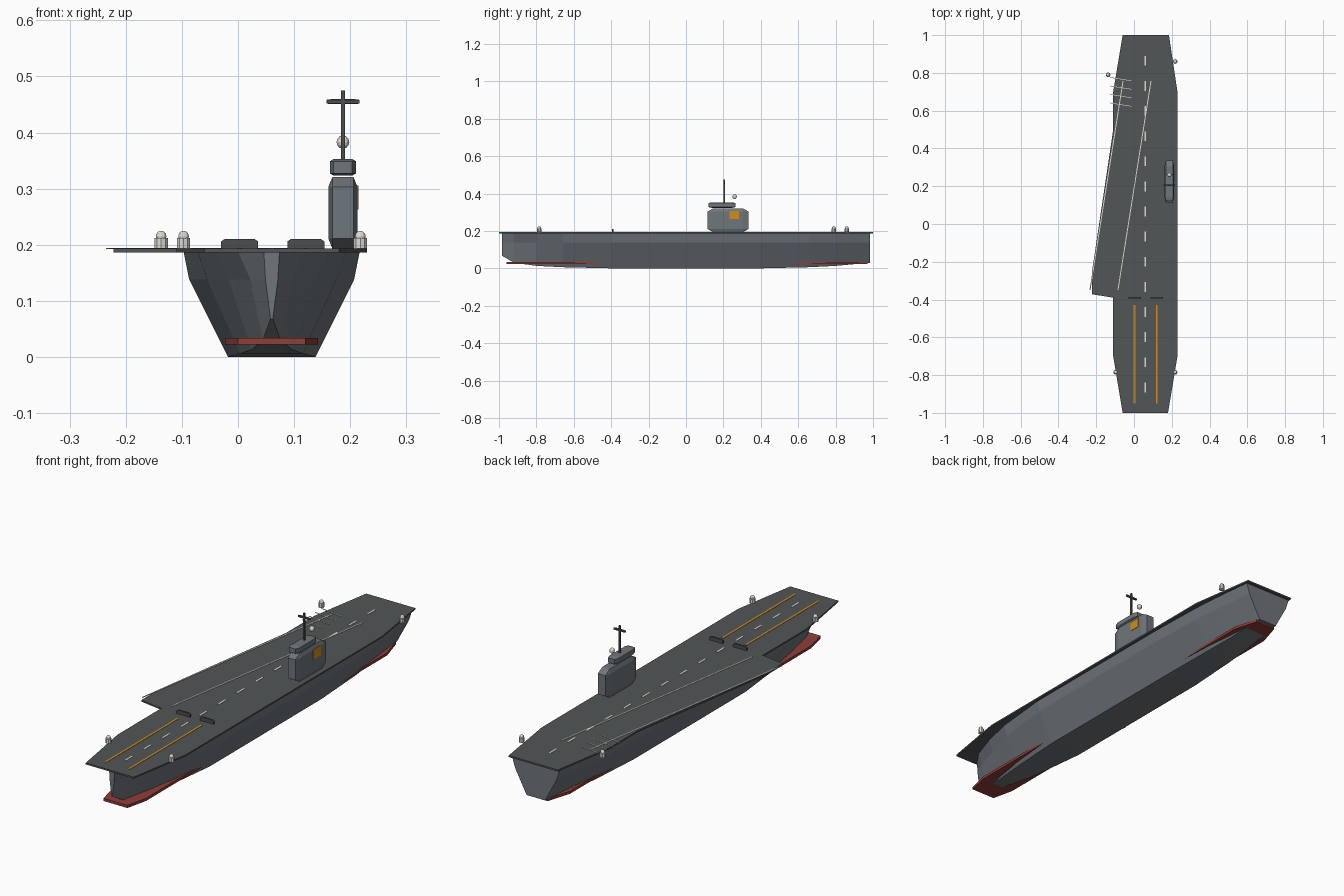
import bpy, bmesh, math
from mathutils import Vector

cube = bpy.data.objects.get("Cube")
if cube:
    bpy.data.objects.remove(cube, do_unlink=True)


def material(name, r, g, b):
    m = bpy.data.materials.new(name)
    m.use_nodes = True
    m.diffuse_color = (r, g, b, 1)
    m.node_tree.nodes["Principled BSDF"].inputs["Base Color"].default_value = (r, g, b, 1)
    return m


HULL = material("hull grey", 0.16, 0.18, 0.20)
DECK = material("deck grey", 0.085, 0.092, 0.097)
DARK = material("dark metal", 0.07, 0.075, 0.08)
RED = material("waterline red", 0.27, 0.05, 0.04)
WHITE = material("off white", 0.72, 0.71, 0.66)
ORANGE = material("marking orange", 0.65, 0.27, 0.01)

MID = 0.06       # hull centreline
TOP = 0.193      # flight deck surface


def finish(name, bm, mat):
    bmesh.ops.recalc_face_normals(bm, faces=bm.faces)
    mesh = bpy.data.meshes.new(name)
    bm.to_mesh(mesh)
    bm.free()
    mesh.materials.append(mat)
    obj = bpy.data.objects.new(name, mesh)
    bpy.context.collection.objects.link(obj)
    return obj


def box(name, centre, size, mat, bevel=0, turn=0):
    """Box whose bevel is a fraction of each side."""
    bm = bmesh.new()
    bmesh.ops.create_cube(bm, size=1)
    if bevel:
        bmesh.ops.bevel(bm, geom=bm.edges[:], offset=bevel, segments=1, affect='EDGES')
    bmesh.ops.scale(bm, vec=size, verts=bm.verts)
    obj = finish(name, bm, mat)
    obj.location = centre
    obj.rotation_euler.z = turn
    return obj


def slab(name, outline, z0, z1, mat):
    """Flat plate from an outline seen from above."""
    bm = bmesh.new()
    face = bm.faces.new([bm.verts.new((x, y, z0)) for x, y in outline])
    up = bmesh.ops.extrude_face_region(bm, geom=[face])
    moved = [v for v in up["geom"] if isinstance(v, bmesh.types.BMVert)]
    bmesh.ops.translate(bm, vec=(0, 0, z1 - z0), verts=moved)
    return finish(name, bm, mat)


def stripe(name, a, b, width, mat):
    """Thin painted line on the deck between two points."""
    a, b = Vector(a), Vector(b)
    d = b - a
    c = (a + b) / 2
    return box(name, (c.x, c.y, TOP + 0.0005), (d.length, width, 0.002), mat,
               turn=math.atan2(d.y, d.x))


def mirrored(half):
    """Mirror right-hand outline points across the hull centreline."""
    return [(MID + w, y) for w, y in half] + [(MID - w, y) for w, y in reversed(half)]


# Hull: stations of y, top, knuckle and keel half width, keel height
stations = [
    (-0.985, 0.014, 0.011, 0.002, 0.068),
    (-0.92, 0.06, 0.038, 0.016, 0.03),
    (-0.8, 0.1, 0.077, 0.036, 0.013),
    (-0.66, 0.132, 0.115, 0.056, 0.006),
    (-0.4, 0.157, 0.147, 0.078, 0),
    (0.4, 0.157, 0.147, 0.078, 0),
    (0.66, 0.15, 0.138, 0.068, 0.006),
    (0.8, 0.14, 0.126, 0.058, 0.013),
    (0.985, 0.12, 0.104, 0.046, 0.03),
]
bm = bmesh.new()
rings = []
for y, top, knuckle, keel, z in stations:
    side = [(top, 0.188), (knuckle, 0.138), (keel, z)]
    ring = [(MID + w, y, h) for w, h in side] + [(MID - w, y, h) for w, h in reversed(side)]
    rings.append([bm.verts.new(p) for p in ring])
for r, s in zip(rings, rings[1:]):
    for i in range(len(r)):
        j = (i + 1) % len(r)
        bm.faces.new((r[i], r[j], s[j], s[i]))
bm.faces.new(rings[0])
bm.faces.new(rings[-1])
finish("hull", bm, HULL)

# Waterline band
slab("waterline_band",
     mirrored([(0.06, -0.96), (0.083, -0.86), (0.083, 0.86), (0.05, 0.97)]),
     0.022, 0.034, RED)

# Flight deck with the angled landing deck on the right-hand side
starboard = [(MID + 0.12, -1), (MID + 0.17, -0.7), (MID + 0.17, 0.7), (MID + 0.125, 1)]
port = [(-0.06, 1), (-0.11, 0.7), (-0.11, 0.5), (-0.222, -0.25),
        (-0.222, -0.372), (-0.11, -0.39), (-0.11, -0.7), (-0.06, -1)]
slab("flight_deck", starboard + port, 0.186, TOP, DECK)

# Deck markings
for k in range(14):
    y = -0.865 + k * 0.133
    stripe("centre_dash", (MID, y - 0.026), (MID, y + 0.026), 0.008, WHITE)
for i, x in enumerate((-0.233, -0.085)):
    stripe("landing_line", (x, -0.35), (x + 0.175, 0.757), 0.005, WHITE)
for x in (0.003, 0.12):
    stripe("catapult_track", (x, -0.95), (x, -0.43), 0.009, ORANGE)
for k in range(4):
    y = 0.632 + 0.045 * k
    stripe("arresting_wire", (-0.127, y + 0.009), (-0.012, y - 0.009), 0.003, WHITE)

# Blast deflectors with clipped corners
for x in (0.003, 0.121):
    bm = bmesh.new()
    shape = [(-0.033, 0), (0.033, 0), (0.033, 0.013), (0.027, 0.017), (-0.027, 0.017), (-0.033, 0.013)]
    front = bm.faces.new([bm.verts.new((x + u, -0.395, TOP + h)) for u, h in shape])
    back = bmesh.ops.extrude_face_region(bm, geom=[front])
    moved = [v for v in back["geom"] if isinstance(v, bmesh.types.BMVert)]
    bmesh.ops.translate(bm, vec=(0, 0.008, 0), verts=moved)
    finish("blast_deflector", bm, DARK)

# Island tower, bridge and side panel
box("island_tower", (0.187, 0.225, 0.257), (0.052, 0.22, 0.128), HULL, 0.14)
box("island_bridge", (0.187, 0.193, 0.338), (0.046, 0.145, 0.03), HULL, 0.14)
box("island_panel", (0.213, 0.258, 0.284), (0.003, 0.053, 0.043), ORANGE)

# Mast with yard
box("mast", (0.187, 0.205, 0.41), (0.007, 0.008, 0.13), DARK)
box("mast_yard", (0.187, 0.205, 0.455), (0.059, 0.008, 0.009), DARK, 0.14)


def ball(name, centre, radius):
    bm = bmesh.new()
    bmesh.ops.create_uvsphere(bm, u_segments=10, v_segments=6, radius=radius)
    finish(name, bm, WHITE).location = centre


# Radar dome and its short post
ball("radar_dome", (0.187, 0.26, 0.383), 0.012)

# Defence mounts around the deck edge
for x, y in ((-0.137, 0.79), (-0.097, -0.785), (0.218, 0.86), (0.218, -0.785)):
    bm = bmesh.new()
    bmesh.ops.create_cone(bm, cap_ends=True, segments=10, radius1=0.0125, radius2=0.0125, depth=0.019)
    finish("mount_base", bm, WHITE).location = (x, y, 0.2025)
    ball("mount_dome", (x, y, 0.215), 0.01)
